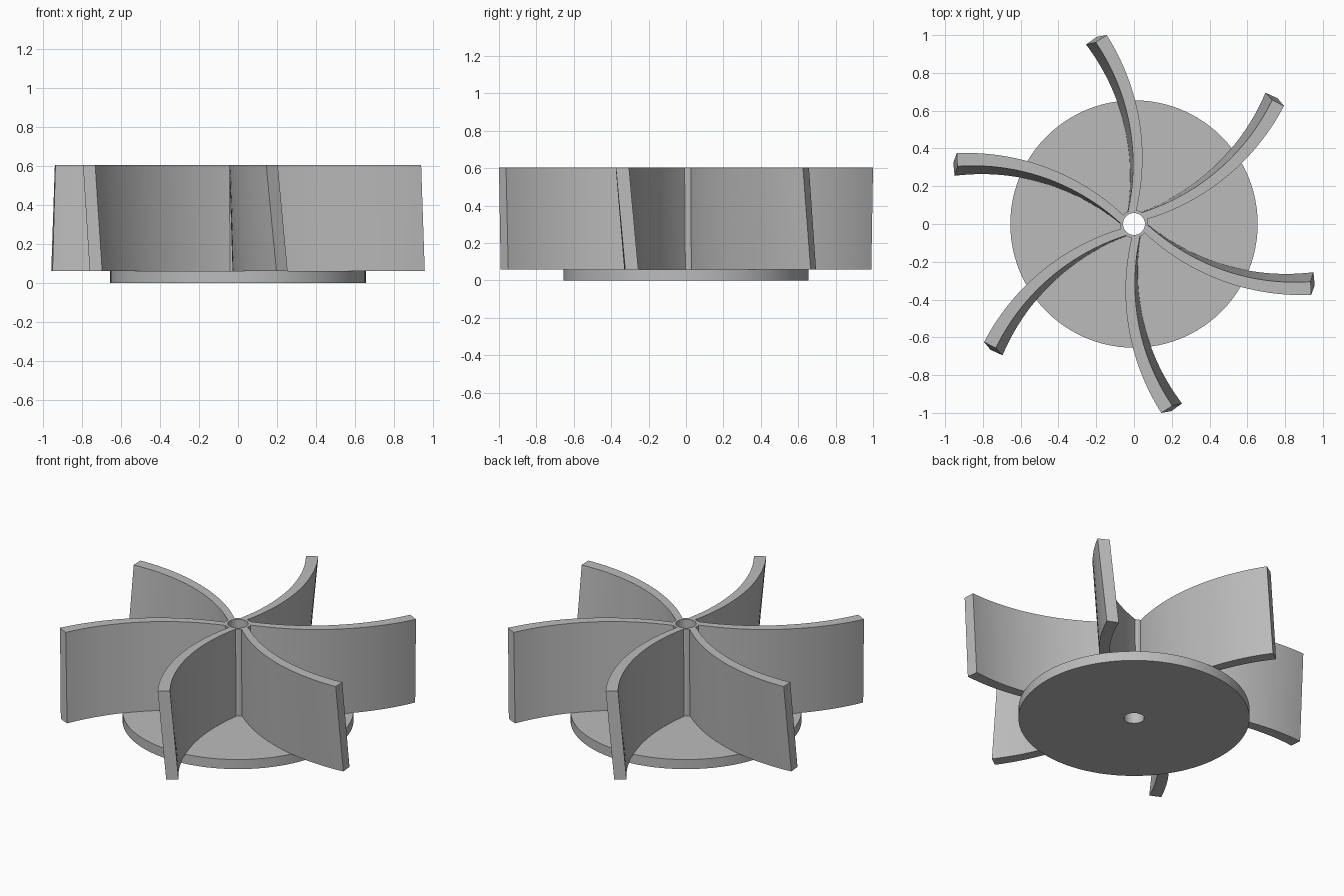
import bpy, bmesh, math
from mathutils import Matrix

cube = bpy.data.objects.get("Cube")
if cube:
    bpy.data.objects.remove(cube, do_unlink=True)

DISC_TOP, TOP = 0.06, 0.605
HOLE_R, HUB_R, DISC_R = 0.058, 0.074, 0.655
TWIST = 0.053          # blade foot is turned this far against its top
ARC_R, BULGE, ARC_Y = 1.21, 0.045, 0.35

grey = bpy.data.materials.new("plain grey")
grey.use_nodes = True
grey.diffuse_color = (0.5, 0.5, 0.5, 1)
grey.node_tree.nodes["Principled BSDF"].inputs["Base Color"].default_value = (0.5, 0.5, 0.5, 1)


def finish(bm, name):
    bmesh.ops.recalc_face_normals(bm, faces=bm.faces)
    mesh = bpy.data.meshes.new(name)
    bm.to_mesh(mesh)
    bm.free()
    mesh.materials.append(grey)
    obj = bpy.data.objects.new(name, mesh)
    bpy.context.collection.objects.link(obj)
    bpy.ops.object.select_all(action='DESELECT')
    obj.select_set(True)
    bpy.context.view_layer.objects.active = obj
    bpy.ops.object.shade_smooth_by_angle(angle=math.radians(30))
    return obj


def lathe(name, profile, steps=96):
    """Closed (radius, z) profile turned about the z axis."""
    bm = bmesh.new()
    rings = []
    for i in range(steps):
        a = 2 * math.pi * i / steps
        rings.append([bm.verts.new((r * math.cos(a), r * math.sin(a), z)) for r, z in profile])
    n = len(profile)
    for i in range(steps):
        p, q = rings[i], rings[(i + 1) % steps]
        for j in range(n):
            k = (j + 1) % n
            bm.faces.new((p[j], q[j], q[k], p[k]))
    return finish(bm, name)


def blade(name, turn, steps=28):
    """Curved, tapering blade whose foot is twisted against its top edge."""
    bm = bmesh.new()
    sections = []
    for i in range(steps + 1):
        t = i / steps
        a = -0.243 + t * (0.567 + 0.243)
        thick = 0.042 + 0.028 * t
        ring = []
        for r, z in ((ARC_R, TOP), (ARC_R - thick, TOP),
                     (ARC_R - thick, DISC_TOP), (ARC_R, DISC_TOP)):
            v = bm.verts.new((BULGE - ARC_R + r * math.cos(a), ARC_Y + r * math.sin(a), z))
            spin = turn + (TWIST if z == DISC_TOP else 0)
            v.co = Matrix.Rotation(spin, 3, 'Z') @ v.co
            ring.append(v)
        sections.append(ring)
    for p, q in zip(sections, sections[1:]):
        for j in range(4):
            k = (j + 1) % 4
            bm.faces.new((p[j], q[j], q[k], p[k]))
    bm.faces.new(sections[0])
    bm.faces.new(sections[-1])
    return finish(bm, name)


# Base disc with bored hub tube
lathe("base_disc_and_hub", [(HOLE_R, 0), (DISC_R, 0), (DISC_R, DISC_TOP),
                            (HUB_R, DISC_TOP), (HUB_R, TOP), (HOLE_R, TOP)])

# Six swept blades
for n in range(6):
    blade(f"blade_{n + 1}", n * math.pi / 3)
